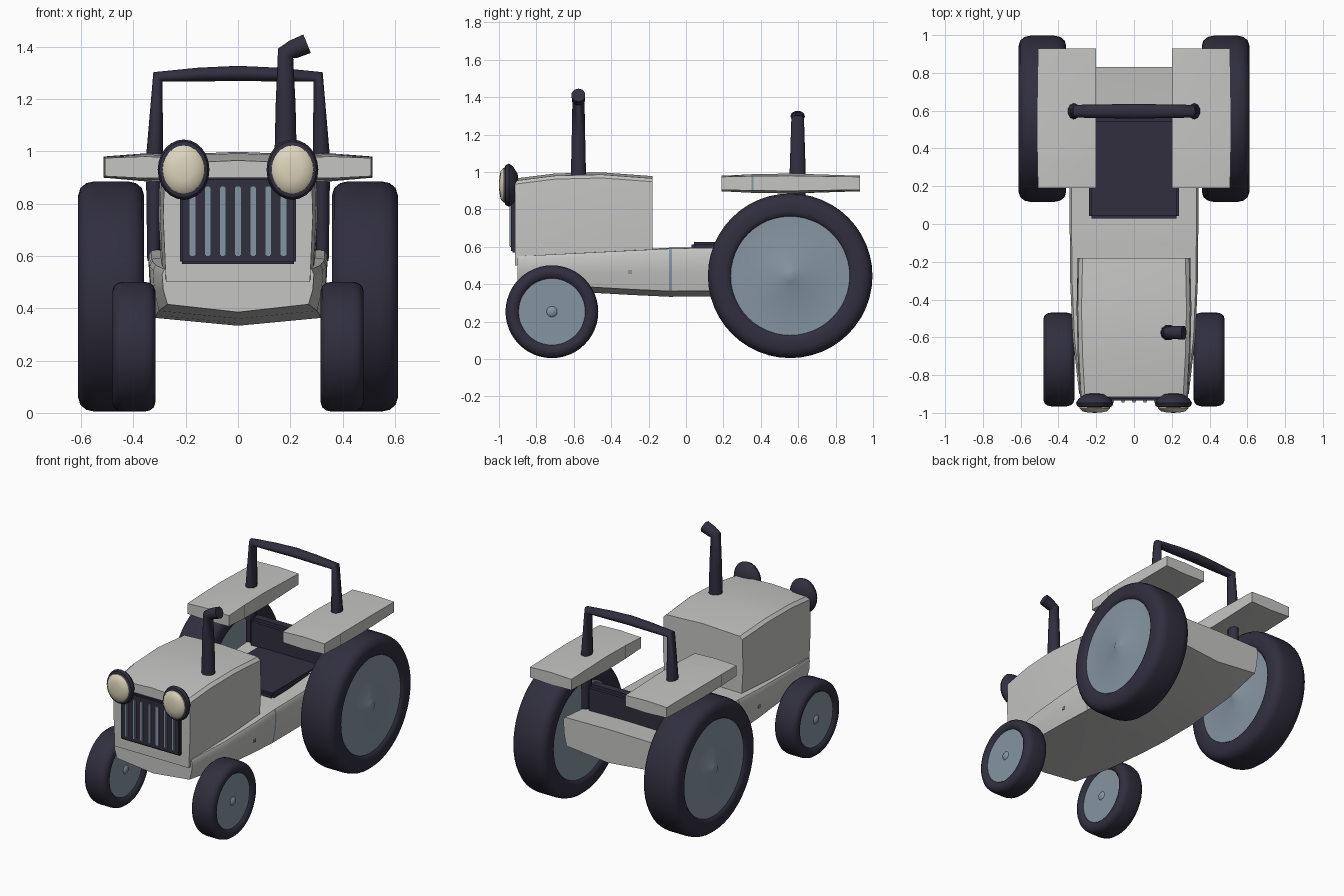
import bpy, bmesh, math

if "Cube" in bpy.data.objects:
    bpy.data.objects.remove(bpy.data.objects["Cube"])


def material(name, rgb):
    m = bpy.data.materials.new(name)
    m.diffuse_color = (*rgb, 1)
    m.use_nodes = True
    m.node_tree.nodes["Principled BSDF"].inputs["Base Color"].default_value = m.diffuse_color
    return m


GREY = material("body grey", (0.56, 0.56, 0.55))
DARK = material("dark navy", (0.030, 0.028, 0.048))
STEEL = material("blue grey", (0.235, 0.30, 0.36))
CREAM = material("lamp cream", (0.72, 0.66, 0.50))


def finish(bm, name, mats, angle=35, loc=(0, 0, 0)):
    bmesh.ops.recalc_face_normals(bm, faces=bm.faces)
    me = bpy.data.meshes.new(name)
    bm.to_mesh(me)
    bm.free()
    for m in mats:
        me.materials.append(m)
    ob = bpy.data.objects.new(name, me)
    ob.location = loc
    bpy.context.collection.objects.link(ob)
    smooth(ob, angle)
    return ob


def smooth(ob, angle):
    bpy.ops.object.select_all(action='DESELECT')
    ob.select_set(True)
    bpy.context.view_layer.objects.active = ob
    bpy.ops.object.shade_smooth_by_angle(angle=math.radians(angle))


def loft(name, sections, mats, angle=35, band=None, side=0.2):
    """Skin (y, [(x, z), ...]) sections; band = index of a span painted on its sides."""
    bm = bmesh.new()
    rings = [[bm.verts.new((x, y, z)) for x, z in pts] for y, pts in sections]
    n = len(rings[0])
    for s, (a, b) in enumerate(zip(rings, rings[1:])):
        for i in range(n):
            j = (i + 1) % n
            f = bm.faces.new((a[i], a[j], b[j], b[i]))
            f.normal_update()
            if s == band and abs(f.normal.x) > side:
                f.material_index = 1
    bm.faces.new(rings[0])
    bm.faces.new(rings[-1])
    return finish(bm, name, mats, angle)


def mirrored(half):
    """Complete a half section that runs from the bottom centre to the top centre."""
    return half + [(-x, z) for x, z in half[-2:0:-1]]


def lathe(name, profile, loc, mats, hub_r, axis='X', segs=40, squash=1.0):
    """Revolve (radius, offset) points; faces inside hub_r take the second material."""
    bm = bmesh.new()
    rings = []
    for r, o in profile:
        ring = []
        for k in range(segs if r > 0 else 1):
            a = 2 * math.pi * k / segs
            u, v = r * math.cos(a), r * math.sin(a)
            ring.append(bm.verts.new((o, u, v) if axis == 'X' else (u * squash, o, v)))
        rings.append(ring)
    for s, (a, b) in enumerate(zip(rings, rings[1:])):
        inner = max(profile[s][0], profile[s + 1][0]) <= hub_r + 1e-5
        for k in range(segs):
            quad = [a[k % len(a)], a[(k + 1) % len(a)], b[(k + 1) % len(b)], b[k % len(b)]]
            f = bm.faces.new(list(dict.fromkeys(quad)))
            f.material_index = int(inner)
    return finish(bm, name, mats, 40, loc)


def tube(name, points, mat, loc, scale=(1, 1, 1)):
    """Poly pipe through (x, y, z, radius) points."""
    cu = bpy.data.curves.new(name, 'CURVE')
    cu.dimensions = '3D'
    cu.bevel_depth, cu.bevel_resolution, cu.use_fill_caps = 1.0, 3, True
    sp = cu.splines.new('POLY')
    sp.points.add(len(points) - 1)
    for p, (x, y, z, r) in zip(sp.points, points):
        p.co, p.radius = (x, y, z, 1), r
    cu.materials.append(mat)
    ob = bpy.data.objects.new(name, cu)
    ob.location, ob.scale = loc, scale
    bpy.context.collection.objects.link(ob)
    bpy.ops.object.select_all(action='DESELECT')
    ob.select_set(True)
    bpy.context.view_layer.objects.active = ob
    bpy.ops.object.convert(target='MESH')
    smooth(bpy.context.object, 50)


def box(name, x, y, z, mat, bevel=0.0):
    bm = bmesh.new()
    bmesh.ops.create_cube(bm, size=1)
    for v in bm.verts:
        v.co = [r[0] + (c + 0.5) * (r[1] - r[0]) for c, r in zip(v.co, (x, y, z))]
    if bevel:
        bmesh.ops.bevel(bm, geom=bm.edges[:], offset=bevel, segments=2, affect='EDGES')
    return finish(bm, name, [mat])


# Chassis: stations of y, half width, bottom, top; one narrow span is the panel line
stations = [(-0.90, 0.29, 0.385, 0.555), (-0.60, 0.325, 0.36, 0.57), (-0.30, 0.338, 0.343, 0.585),
            (-0.09, 0.34, 0.333, 0.595), (-0.075, 0.34, 0.333, 0.596), (0.20, 0.342, 0.335, 0.60),
            (0.55, 0.34, 0.37, 0.625), (0.83, 0.33, 0.43, 0.655)]
loft("chassis", [(y, mirrored([(0, b), (w * 0.93, b + 0.03), (w * 0.985, (b + t) / 2),
                               (w, t - 0.025), (w * 0.97, t - 0.005), (0, t)]))
                 for y, w, b, t in stations], [GREY, STEEL], 35, band=3, side=0.5)
for s in (-1, 1):
    box("chassis_bolt", sorted((s * 0.325, s * 0.337)), (-0.31, -0.29), (0.455, 0.475), STEEL)

# Hood: gently bulged box
hood = [(-0.915, 0.28, 0.50, 0.965), (-0.70, 0.292, 0.53, 0.992), (-0.45, 0.298, 0.55, 0.998),
        (-0.18, 0.292, 0.565, 0.978)]
loft("hood", [(y, mirrored([(0, b), (w - 0.005, b), (w + 0.006, 0.75), (w, t - 0.03),
                            (w - 0.02, t - 0.012), (0, t)])) for y, w, b, t in hood], [GREY])

# Grille with seven bars
box("grille", (-0.222, 0.222), (-0.935, -0.90), (0.57, 0.90), DARK, 0.008)
for i in range(7):
    x = (i - 3) * 0.058
    box("grille_bar", (x - 0.011, x + 0.011), (-0.944, -0.93), (0.60, 0.865), STEEL, 0.004)

# Headlamps
for s in (-1, 1):
    lathe("lamp_housing", [(0, 0.04), (0.06, 0.035), (0.10, 0.01), (0.115, -0.012), (0.107, -0.03),
                           (0.09, -0.036), (0, -0.036)], (s * 0.208, -0.935, 0.93), [DARK], 0,
          'Y', 24, 0.86)
    lathe("lamp_lens", [(0, 0.0), (0.092, 0.0), (0.092, -0.042), (0.075, -0.057), (0.04, -0.064),
                        (0, -0.066)], (s * 0.208, -0.934, 0.93), [CREAM], 0, 'Y', 24, 0.88)

# Exhaust pipe with a bent tip
tube("exhaust", [(0, 0, 0.96, 0.043), (0, 0, 1.18, 0.038), (0, 0, 1.375, 0.034),
                 (0.03, 0, 1.39, 0.036), (0.082, 0, 1.411, 0.038)], DARK, (0.182, -0.575, 0))

# Roll bar
half_bar = [(0.322, 0, 0.58, 0.026), (0.321, 0, 0.90, 0.032), (0.318, 0, 1.0, 0.033),
            (0.306, 0, 1.285, 0.026), (0.15, 0, 1.293, 0.028)]
tube("roll_bar", half_bar + [(0, 0, 1.298, 0.030)]
     + [(-x, y, z, r) for x, y, z, r in half_bar[::-1]], DARK, (0, 0.597, 0), (1, 1.3, 1))

# Seat and backrest
box("seat", (-0.238, 0.238), (0.03, 0.60), (0.57, 0.625), DARK, 0.012)
box("seat_back", (-0.30, 0.30), (0.54, 0.63), (0.59, 0.80), DARK, 0.02)

# Fenders: thin slabs swelling at the middle, with a panel line on the outer edge
for s in (-1, 1):
    secs = []
    for y, d in ((0.19, 0.0), (0.35, 0.008), (0.36, 0.008), (0.56, 0.012), (0.93, 0.0)):
        secs.append((y, [(s * x, z) for x, z in
                         ((0.20, 0.902 - d), (0.355, 0.897 - d), (0.508 + d / 2, 0.905 - d / 2),
                          (0.508 + d / 2, 0.974 + d / 2), (0.355, 0.98 + d), (0.20, 0.974 + d))]))
    loft("fender", secs, [GREY, STEEL], 35, band=1, side=0.5)

# Wheels: tyre and hub in one revolved profile
for name, x, y, r, hw, hub in (("rear_wheel", 0.485, 0.557, 0.44, 0.126, 0.318),
                               ("front_wheel", 0.398, -0.717, 0.248, 0.082, 0.178)):
    c = hw * 0.45
    side = [(0, hw - 0.004), (hub * 0.1, hw - 0.006), (hub * 0.16, hw - 0.016), (hub, hw - 0.016),
            (hub + 0.012, hw - 0.003), (hub + 0.03, hw), (r - c * 0.95, hw), (r - c * 0.45, hw - c * 0.15),
            (r - c * 0.12, hw - c * 0.55), (r, hw - c * 1.1)]
    profile = side + [(a, -b) for a, b in side[::-1]]
    for s in (-1, 1):
        lathe(name, profile, (s * x, y, r + 0.005), [DARK, STEEL], hub, 'X', 48)
